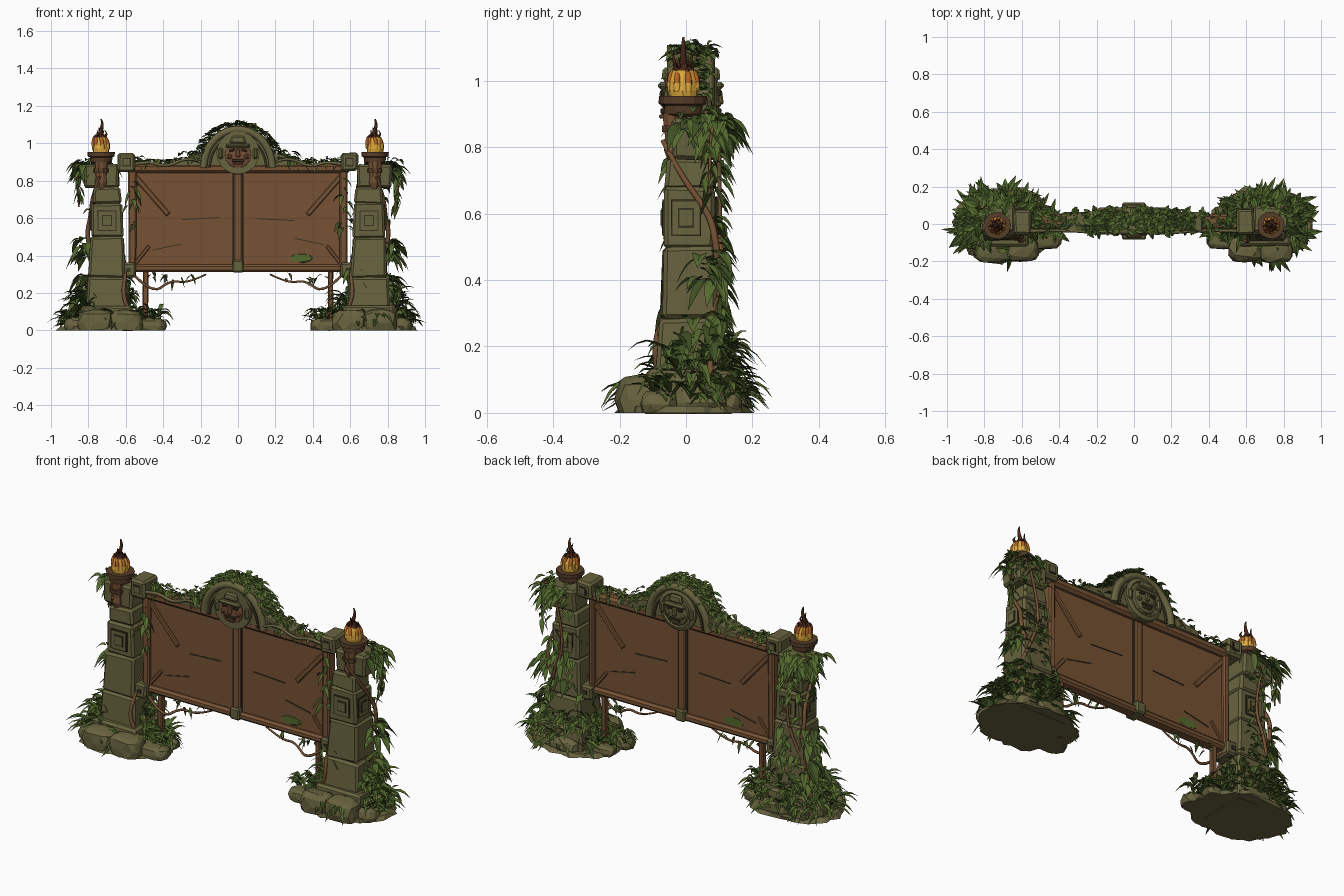
import bpy, bmesh, math, random
from mathutils import Vector, Matrix

if "Cube" in bpy.data.objects:
    bpy.data.objects.remove(bpy.data.objects["Cube"])
random.seed(7)
U = random.uniform
UP = Vector((0, 0, 1))

def mat(name, *rgb):
    m = bpy.data.materials.new(name)
    m.diffuse_color = [((c / 255 + 0.055) / 1.055) ** 2.4 for c in rgb] + [1]
    m.use_nodes = True
    m.node_tree.nodes["Principled BSDF"].inputs["Base Color"].default_value = m.diffuse_color
    return m

STONE = mat("olive stone", 104, 99, 63)
GROOVE = mat("dark groove", 56, 50, 33)
LEAF = mat("leaf green", 84, 106, 46)
SHADE = mat("dark leaf", 62, 80, 35)
WOOD = mat("brown wood", 118, 82, 52)
DARKWOOD = mat("dark wood", 86, 61, 40)
MASK = mat("red clay", 120, 78, 56)
YELLOW = mat("flame yellow", 222, 170, 62)
ORANGE = mat("flame orange", 182, 100, 36)
EMBER = mat("flame ember", 74, 40, 25)

def finish(name, bm, *mats):
    me = bpy.data.meshes.new(name)
    bmesh.ops.recalc_face_normals(bm, faces=bm.faces)
    bm.to_mesh(me)
    bm.free()
    for m in mats:
        me.materials.append(m)
    ob = bpy.data.objects.new(name, me)
    bpy.context.collection.objects.link(ob)
    return ob

def box(name, loc, size, m, taper=1.0, bevel=0.008, jit=0.0, rot=0.0):
    """Bevelled block; taper narrows the top, rot turns it about y."""
    bm = bmesh.new()
    bmesh.ops.create_cube(bm, size=1)
    for v in bm.verts:
        k = taper if v.co.z > 0 else 1
        v.co = Vector((v.co.x * size[0] * k, v.co.y * size[1] * k, v.co.z * size[2]))
        v.co += Vector((U(-jit, jit), U(-jit, jit), U(-jit, jit)))
    if bevel:
        bmesh.ops.bevel(bm, geom=bm.edges[:], offset=bevel, segments=1, affect='EDGES')
    bm.transform(Matrix.Translation(loc) @ Matrix.Rotation(rot, 4, 'Y'))
    return finish(name, bm, m)

def lathe(name, loc, prof, m, n=14, axis='Z', jit=0.0, sy=1.0):
    """Turned shape from (radius, height) pairs."""
    bm = bmesh.new()
    rings = [[bm.verts.new((r * math.cos(a * math.tau / n) + U(-jit, jit),
              sy * r * math.sin(a * math.tau / n) + U(-jit, jit), z)) for a in range(n)] for r, z in prof]
    for a, b in zip(rings, rings[1:]):
        for i in range(n):
            bm.faces.new((a[i], a[(i + 1) % n], b[(i + 1) % n], b[i]))
    bm.faces.new(rings[0][::-1])
    bm.faces.new(rings[-1])
    if axis == 'Y':      # height runs toward the viewer
        bm.transform(Matrix.Rotation(math.pi / 2, 4, 'X'))
    bm.transform(Matrix.Translation(loc))
    return finish(name, bm, m)

def tube(name, pts, r, m, tip=1.0):
    cu = bpy.data.curves.new(name, 'CURVE')
    cu.dimensions, cu.bevel_depth, cu.bevel_resolution, cu.resolution_u = '3D', r, 1, 5
    cu.use_fill_caps = True
    sp = cu.splines.new('NURBS')
    sp.points.add(len(pts) - 1)
    for i, p in enumerate(pts):
        sp.points[i].co = (*p, 1)
        sp.points[i].radius = 1 + (tip - 1) * i / (len(pts) - 1)
    sp.use_endpoint_u, sp.order_u = True, 3
    tmp = bpy.data.objects.new(name + "_path", cu)
    bpy.context.collection.objects.link(tmp)
    me = bpy.data.meshes.new_from_object(tmp.evaluated_get(bpy.context.evaluated_depsgraph_get()))
    bpy.data.objects.remove(tmp)
    me.materials.clear()
    me.materials.append(m)
    ob = bpy.data.objects.new(name, me)
    bpy.context.collection.objects.link(ob)
    return ob

def heat(ob, low, high):
    """Colour a flame part by height."""
    ob.data.materials.append(ORANGE)
    ob.data.materials.append(EMBER)
    for p in ob.data.polygons:
        p.material_index = 0 if p.center.z < low else 1 if p.center.z < high else 2

def leaf(bm, p, d, L, W, droop):
    """Folded pointed leaf that bends down along its length."""
    d = Vector(d).normalized()
    side = d.cross(UP)
    side = side.normalized() if side.length > 0.05 else Vector((1, 0, 0))
    rows, mi = [], random.choice((0, 0, 1))
    for i in range(5):
        t = i / 4
        c = Vector(p) + d * L * t - UP * droop * L * t * t
        w = W * (0.25, 0.9, 1.0, 0.65, 0.04)[i] / 2
        row = [c - side * w + UP * w * 0.4, c, c + side * w + UP * w * 0.4]
        for q in row:
            q.z = max(q.z, 0.003)
        rows.append([bm.verts.new(q) for q in row])
    for a, b in zip(rows, rows[1:]):
        for i in (0, 1):
            bm.faces.new((a[i], a[i + 1], b[i + 1], b[i])).material_index = mi

def cluster(bm, c, spread, n, L, out=(0, 0, 0), droop=0.8):
    for _ in range(n):
        p = [c[i] + U(-1, 1) * spread[i] for i in range(3)]
        d = Vector((U(-1, 1), U(-1, 1), U(-0.4, 0.5))) + Vector(out)
        k = L * U(0.7, 1.2)
        leaf(bm, p, d, k, k * U(0.42, 0.55), droop)

# Board: two panels, frame, braces, cracks and moss patches
box("board_panel", (0, 0.012, 0.58), (1.14, 0.03, 0.53), WOOD, bevel=0.003)
box("top_beam", (0, 0.012, 0.866), (1.2, 0.085, 0.05), WOOD, bevel=0.014)
box("bottom_beam", (0, 0.012, 0.332), (1.2, 0.07, 0.042), WOOD, bevel=0.012)
box("center_bar", (0, 0.012, 0.59), (0.046, 0.06, 0.5), WOOD, bevel=0.006)
box("center_bar_gap", (0, 0.012, 0.59), (0.062, 0.038, 0.5), GROOVE, bevel=0)
box("center_bottom_block", (0, 0.012, 0.342), (0.06, 0.095, 0.066), STONE)
for s in (-1, 1):
    box("side_post", (s * 0.565, 0.012, 0.58), (0.04, 0.07, 0.58), WOOD, jit=0.004)
    box("corner_brace", (s * 0.46, 0.012, 0.72), (0.028, 0.05, 0.27), WOOD, rot=s * -math.radians(-41), bevel=0.005)
    box("corner_brace_low", (s * 0.515, 0.012, 0.40), (0.02, 0.045, 0.13), WOOD, rot=s * math.radians(-38), bevel=0.004)
    for f in (-1, 1):
        y = 0.012 + f * 0.0165
        for x, z, w, a in ((0.2, 0.62, 0.2, 3), (0.38, 0.45, 0.16, 12)):
            box("board_crack", (s * x, y, z + U(-.03, .03)), (w, 0.004, 0.005), GROOVE, bevel=0, rot=math.radians(a * s))
    lathe("moss_patch", (s * -0.33 + 0.01, 0.012 + s * 0.0165, 0.385), [(0.065, -0.003), (0.055, 0.003)], LEAF, 9, 'Y', 0.004, 0.4)
    # stone joints at the beam ends
    box("top_joint", (s * 0.595, 0.01, 0.90), (0.095, 0.13, 0.1), STONE, jit=0.004, bevel=0.012)
    box("bottom_joint", (s * 0.585, 0.01, 0.322), (0.075, 0.12, 0.08), STONE, jit=0.003, bevel=0.01)
    for f in (-1, 1):
        box("joint_inset", (s * 0.595, 0.01 + f * 0.066, 0.90), (0.046, 0.006, 0.046), GROOVE, bevel=0)
        box("joint_boss", (s * 0.595, 0.01 + f * 0.068, 0.90), (0.032, 0.009, 0.032), STONE, bevel=0)
        box("joint_peg", (s * 0.585, 0.01 + f * 0.06, 0.322), (0.022, 0.008, 0.022), GROOVE, bevel=0)
    box("thin_leg", (s * 0.495, 0.02, 0.16), (0.03, 0.03, 0.32), WOOD, jit=0.003, bevel=0.005)
    tube("hanging_root", [(s * 0.57, -0.01, 0.31), (s * 0.46, -0.03, 0.19), (s * 0.36, 0.0, 0.27),
                          (s * 0.27, 0.01, 0.25), (s * 0.17, 0.01, 0.30)], 0.008, WOOD, 0.6)
    tube("beam_vine", [(s * 0.62, -0.04, 0.87), (s * 0.5, -0.035, 0.91), (s * 0.38, -0.035, 0.87),
                       (s * 0.27, -0.04, 0.93), (s * 0.2, -0.05, 0.9)], 0.01, STONE, 0.7)

# Arched crest with carved mask on both faces
bm = bmesh.new()
half = [(0.205 * math.cos(a), 0.87 + 0.225 * math.sin(a)) for a in [math.pi * i / 18 for i in range(1, 18)]]
prof = [(0.37, 0.88), (0.36, 0.905), (0.29, 0.915), (0.23, 0.94)] + half[1:-1] + [(-0.23, 0.94), (-0.29, 0.915), (-0.36, 0.905), (-0.37, 0.88)]
face = bm.faces.new([bm.verts.new((x, -0.035, z)) for x, z in prof])
ext = bmesh.ops.extrude_face_region(bm, geom=[face])
bmesh.ops.translate(bm, verts=[g for g in ext['geom'] if isinstance(g, bmesh.types.BMVert)], vec=(0, 0.1, 0))
finish("crest_slab", bm, STONE)
for f, skin in ((-1, MASK), (1, STONE)):
    y = 0.015 + f * 0.05
    rim = [(0.185 * math.cos(a), y, 0.87 + 0.205 * math.sin(a)) for a in [math.pi * i / 12 for i in range(13)]]
    tube("crest_rim", rim, 0.022, STONE)
    tube("crest_groove", [(p[0] * 0.82, y + f * 0.002, 0.87 + (p[2] - 0.87) * 0.82) for p in rim], 0.006, GROOVE)
    prof = [(0.115, -0.02), (0.115, 0.012), (0.095, 0.02), (0.09, 0.01)]
    lathe("medallion", (0, y, 0.95), [(r, -f * h * -1 if f < 0 else -h) for r, h in prof], STONE, 20, 'Y')
    prof = [(0.075, 0), (0.07, 0.025), (0.04, 0.036)]
    lathe("mask_face", (0, y, 0.942), [(r, -f * h) for r, h in prof], skin, 14, 'Y', 0, 1.05)
    yf = y + f * 0.034
    box("mask_brow", (0, yf, 0.985), (0.13, 0.03, 0.022), STONE)
    box("mask_nose", (0, yf, 0.95), (0.028, 0.03, 0.045), skin, 0.6, 0.005)
    box("mask_mouth", (0, yf, 0.908), (0.066, 0.016, 0.016), GROOVE, bevel=0.003)
    box("mask_lip", (0, yf, 0.892), (0.05, 0.024, 0.012), skin, bevel=0.003)
    box("mask_crown", (0, yf - f * 0.01, 1.02), (0.09, 0.03, 0.04), STONE, 0.7)
    for s in (-1, 1):
        box("mask_eye", (s * 0.033, yf, 0.963), (0.03, 0.016, 0.014), GROOVE, bevel=0.003, rot=s * 0.25)
        box("mask_cheek", (s * 0.045, yf - f * 0.006, 0.93), (0.03, 0.026, 0.026), skin)
        box("mask_ear", (s * 0.092, yf - f * 0.02, 0.945), (0.025, 0.03, 0.06), STONE)

foliage = bmesh.new()
for s in (-1, 1):
    # Pillar of stacked stone blocks
    x = s * 0.70
    for name, z0, z1, w, d, t in (("plinth", 0, 0.13, 0.3, 0.28, 0.9), ("pillar_foot", 0.12, 0.285, 0.225, 0.2, 0.92),
            ("pillar_lower", 0.28, 0.5, 0.195, 0.17, 0.9), ("pillar_middle", 0.495, 0.68, 0.172, 0.155, 0.95),
            ("pillar_upper", 0.675, 0.765, 0.155, 0.145, 0.92)):
        box(name, (x, 0.01, (z0 + z1) / 2), (w, d, z1 - z0), STONE, t, 0.012, 0.005)
    box("pillar_cap", (s * 0.73, 0.025, 0.825), (0.185, 0.135, 0.125), STONE, 1, 0.012, 0.005)
    # carved nested squares on front, back and outer side
    for k, (w, m) in enumerate(((0.1, GROOVE), (0.09, STONE), (0.055, GROOVE), (0.043, STONE))):
        e = 0.004 + 0.004 * k
        for f in (-1, 1):
            box("carved_square", (x, 0.01 + f * 0.075, 0.587), (w, 0.006 + e, w * 1.1), m, bevel=0)
        box("carved_square_side", (s * 0.784, 0.0, 0.587), (0.006 + e, w * 0.9, w * 1.1), m, bevel=0)
    # Torch
    tx, ty = s * 0.732, -0.008
    lathe("torch_handle", (tx, ty - 0.025, 0), [(0.016, 0.74), (0.034, 0.79), (0.03, 0.82), (0.038, 0.9)], WOOD, 10, jit=0.002)
    lathe("torch_band", (tx, ty - 0.025, 0), [(0.042, 0.845), (0.042, 0.865)], DARKWOOD, 10)
    lathe("torch_bowl", (tx, ty, 0), [(0.04, 0.89), (0.058, 0.9), (0.06, 0.925), (0.073, 0.93), (0.073, 0.953), (0.05, 0.953)], DARKWOOD, 14, jit=0.002)
    heat(lathe("fire_core", (tx, ty, 0), [(0.042, 0.945), (0.045, 0.97), (0.043, 1.0), (0.034, 1.03), (0.012, 1.05)], YELLOW, 12, jit=0.003), 1.02, 1.03)
    for i in range(8):
        a, h = i * math.tau / 7 + 0.4, (1.07, 1.045, 1.085)[i % 3]
        r, q = (0.037, 0.03) if i else (0.01, 0.0)
        h = h if i else 1.13
        c, sn = math.cos(a), math.sin(a)
        heat(tube("flame_tongue", [(tx + c * r, ty + sn * r, 0.97), (tx + c * r * 1.2, ty + sn * r * 1.2, 1.01),
                  (tx + c * q * 0.7 - 0.012, ty + sn * q * 0.7, 1.04), (tx + c * q + 0.012, ty + sn * q, h - 0.025),
                  (tx + c * q * 0.7, ty + sn * q, h)], 0.013 if i else 0.022, YELLOW, 0.15), 0.995, 1.03)
    # Rocks, flattened at the ground
    for rx, ry, a, b, h in ((.6, -.13, .1, .08, .11), (.76, -.14, .1, .075, .115), (.48, -.08, .1, .06, .065),
            (.83, .04, .09, .09, .085), (.66, .13, .1, .055, .08), (.86, -.08, .07, .06, .07), (.49, .05, .08, .05, .05), (.8, .12, .07, .05, .07)):
        bm = bmesh.new()
        bmesh.ops.create_icosphere(bm, subdivisions=2, radius=1)
        for v in bm.verts:
            c = [math.copysign(abs(k) ** 0.65, k) * U(0.88, 1.04) for k in v.co]
            v.co = (s * rx + c[0] * a, ry + c[1] * b, max(0, h * (0.35 + 0.68 * c[2])))
        finish("base_rock", bm, STONE)
    lathe("ground_mat", (s * 0.69, 0, 0), [(0.27, 0), (0.25, 0.02)], STONE, 30, jit=0.015, sy=0.75)
    # Ferns around the base: rosettes of arching blades, low outside and high by the pillar
    for i in range(36):
        a = i * math.tau / 36 + U(-.1, .1)
        high = i % 2
        k = U(0.6, 0.8) if high else U(0.75, 1.0)
        px, py = s * (0.72 + 0.2 * k * math.cos(a)), 0.005 + 0.16 * k * math.sin(a)
        if math.sin(a) < -0.3 and math.cos(a) < 0.6 and i % 4:
            continue
        for j in range(11):
            b = U(0, math.tau)
            d = Vector((math.cos(b) + s * 0.45 * math.cos(a), math.sin(b) + 0.45 * math.sin(a), U(0.5, 2.6)))
            L = U(0.1, 0.17)
            z = U(0.08, 0.19) if high else U(0.02, 0.08)
            leaf(foliage, (px, py, z), d, L, U(0.022, 0.036), U(0.4, 1.0))
    for cx, cy in ((0.45, 0.03), (0.42, -0.04), (0.5, 0.08), (0.54, -0.02), (0.47, 0.0)):
        for j in range(15):
            b = U(0, math.tau)
            leaf(foliage, (s * cx, cy, U(0.03, 0.1)), (math.cos(b), math.sin(b), U(0.5, 2.2)), U(0.08, 0.13), U(0.02, 0.03), U(0.4, 1))
    # Ivy: cap, outer hanging strands, back strand, mid clumps, inner post
    cluster(foliage, (s * 0.76, 0.085, 0.87), (0.09, 0.04, 0.035), 48, 0.075, (s * 0.4, 0.4, 0))
    cluster(foliage, (s * 0.82, 0.03, 0.88), (0.03, 0.05, 0.03), 20, 0.068, (s * 0.8, 0, 0))
    cluster(foliage, (s * 0.85, 0.07, 0.75 if s > 0 else 0.8), (0.01, 0.02, 0.09), 14, 0.045, (0, 0, -0.8))
    cluster(foliage, (s * 0.82, 0.06, 0.44), (0.025, 0.04, 0.05), 26, 0.078, (s * 0.7, 0.3, 0))
    cluster(foliage, (s * 0.72, 0.09, 0.55), (0.07, 0.01, 0.27), 48, 0.062, (0, 0.5, 0))
    cluster(foliage, (s * 0.8, 0.04, 0.25), (0.03, 0.07, 0.05), 26, 0.085, (s * 0.6, 0.2, 0))
    cluster(foliage, (s * 0.57, -0.03, 0.68), (0.02, 0.01, 0.14), 14, 0.05, (0, -0.4, -0.3))
    cluster(foliage, (s * 0.61, 0.02, 0.3), (0.03, 0.08, 0.05), 14, 0.06, (0, 0, -0.2))
    cluster(foliage, (s * 0.42, 0.015, 0.905), (0.15, 0.04, 0.012), 70, 0.052, (0, 0, 0.2))
    cluster(foliage, (s * 0.25, 0.01, 0.935), (0.05, 0.045, 0.025), 40, 0.055, (s * 0.2, 0, 0.2))
    cluster(foliage, (s * 0.36, 0.02, 0.29), (0.14, 0.02, 0.02), 10, 0.04, (0, 0, -0.4))
    # Climbing roots
    for r, pts in ((0.013, [(0.79, 0.1, 0.42), (0.81, 0.09, 0.52), (0.79, 0.07, 0.6), (0.78, -0.02, 0.72), (0.74, -0.07, 0.82)]),
                   (0.011, [(0.85, 0.08, 0.05), (0.81, 0.06, 0.25), (0.76, 0.11, 0.4), (0.68, 0.1, 0.6), (0.76, 0.1, 0.85)]),
                   (0.012, [(0.58, -0.08, 0.1), (0.62, -0.1, 0.18), (0.6, -0.07, 0.3), (0.61, 0.02, 0.4)]),
                   (0.007, [(0.8, 0.09, 0.9), (0.86, 0.08, 0.88), (0.855, 0.07, 0.75), (0.85, 0.07, 0.66)])):
        tube("climbing_root", [(s * p[0], p[1], p[2]) for p in pts], r, WOOD, 0.6)
# leaves draped over the crest
for i in range(230):
    a = U(0.15, math.pi - 0.15)
    p = (0.208 * math.cos(a), U(-0.035, 0.065), 0.872 + 0.23 * math.sin(a))
    leaf(foliage, p, (math.cos(a) * 0.5 + U(-1, 1), U(-1, 1), 0.25 + U(-0.2, 0.2)), U(0.04, 0.062), U(0.024, 0.034), 0.5)
finish("foliage", foliage, LEAF, SHADE)
